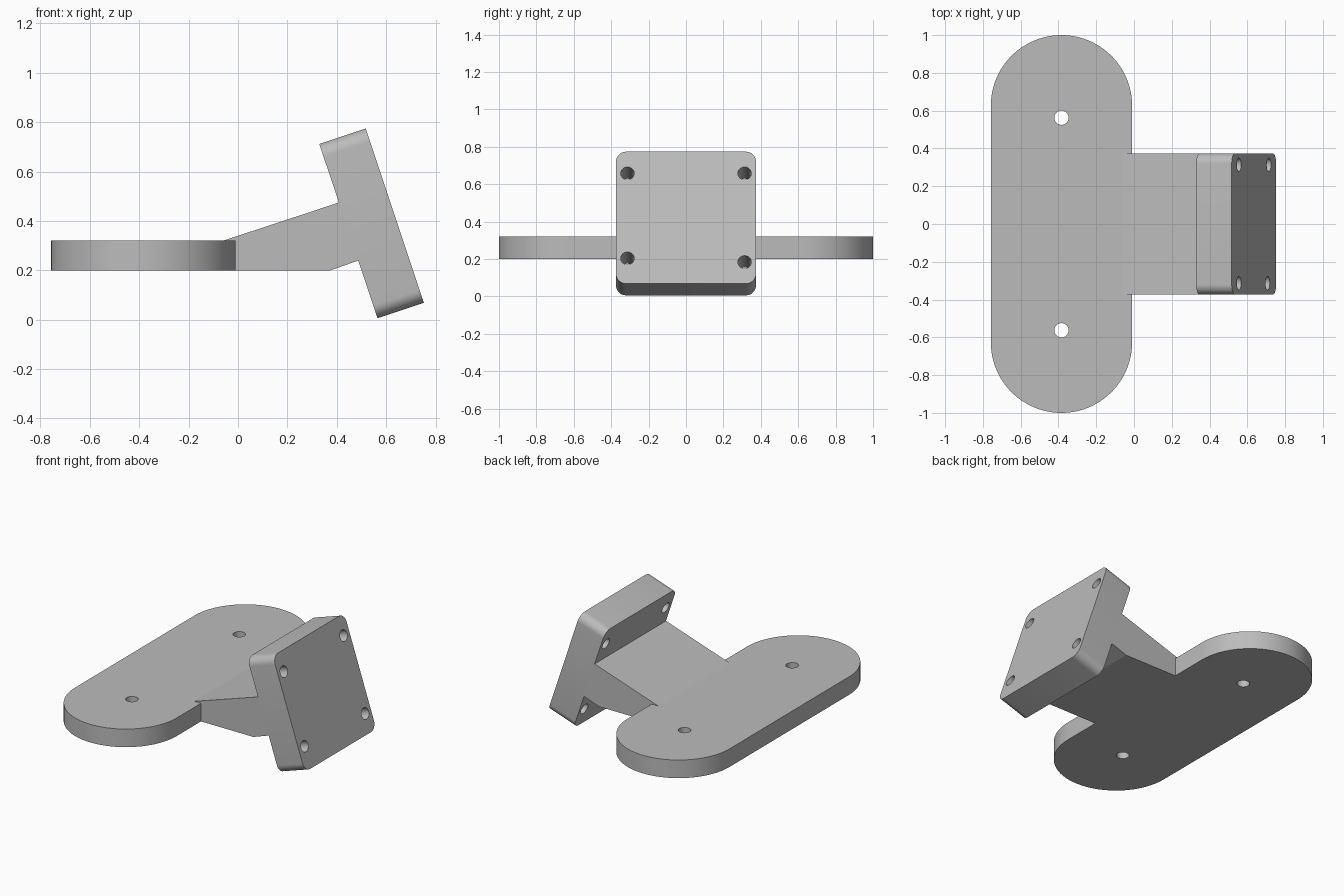
import bpy
import bmesh
from math import sin, cos, pi, radians
from mathutils import Matrix, Vector

cube = bpy.data.objects.get("Cube")
if cube:
    bpy.data.objects.remove(cube)

grey = bpy.data.materials.new("plain grey")
grey.use_nodes = True
colour = (0.5, 0.5, 0.5, 1)
grey.diffuse_color = colour
grey.node_tree.nodes["Principled BSDF"].inputs["Base Color"].default_value = colour


def rounded_rect(half_x, half_y, r, steps):
    """Outline of a rectangle with round corners."""
    points = []
    for i, (sx, sy) in enumerate([(1, 1), (-1, 1), (-1, -1), (1, -1)]):
        for k in range(steps + 1):
            a = (i + k / steps) * pi / 2
            p = Vector((sx * (half_x - r) + r * cos(a), sy * (half_y - r) + r * sin(a)))
            if not points or (p - points[-1]).length > 1e-5:
                points.append(p)
    if (points[0] - points[-1]).length < 1e-5:
        points.pop()
    return points


def circle(x, y, r, steps=32):
    return [(x + r * cos(2 * pi * k / steps), y + r * sin(2 * pi * k / steps))
            for k in range(steps)]


def finish(obj):
    bpy.ops.object.select_all(action="DESELECT")
    obj.select_set(True)
    bpy.context.view_layer.objects.active = obj
    if obj.type == "CURVE":
        bpy.ops.object.convert(target="MESH")
        obj = bpy.context.object
        bm = bmesh.new()
        bm.from_mesh(obj.data)
        bmesh.ops.remove_doubles(bm, verts=bm.verts, dist=1e-5)
        bmesh.ops.recalc_face_normals(bm, faces=bm.faces)
        bm.to_mesh(obj.data)
        bm.free()
    obj.data.materials.clear()
    obj.data.materials.append(grey)
    bpy.ops.object.shade_smooth_by_angle(angle=radians(30))


def plate(name, loops, thickness, matrix):
    """Flat plate from an outline and its through holes."""
    curve = bpy.data.curves.new(name, "CURVE")
    curve.dimensions = "2D"
    curve.fill_mode = "BOTH"
    curve.extrude = thickness / 2
    for loop in loops:
        spline = curve.splines.new("POLY")
        spline.points.add(len(loop) - 1)
        for point, (x, y) in zip(spline.points, loop):
            point.co = (x, y, 0, 1)
        spline.use_cyclic_u = True
    obj = bpy.data.objects.new(name, curve)
    bpy.context.collection.objects.link(obj)
    obj.matrix_world = matrix
    finish(obj)


HALF = 0.374

# Base plate with two screw holes
base_loops = [rounded_rect(HALF, 1, HALF, 24)]
base_loops += [circle(0, y, 0.038) for y in (-0.563, 0.563)]
plate("base_plate", base_loops, 0.12, Matrix.Translation((-0.384, 0, 0.26)))

# Tilted mounting head with four screw holes, one slightly offset
tilt = radians(18.45)
up = Vector((-sin(tilt), 0, cos(tilt)))
normal = Vector((cos(tilt), 0, sin(tilt)))
centre = Vector((0.541, 0, 0.39))
thick = 0.198
head_matrix = Matrix((Vector((0, 1, 0)), up, normal)).transposed().to_4x4()
head_matrix.translation = centre
holes = [(-0.313, 0.25), (0.313, 0.25), (0.313, -0.25), (-0.313, -0.229)]
head_loops = [rounded_rect(HALF, 0.372, 0.055, 8)]
head_loops += [circle(x, y, 0.036) for x, y in holes]
plate("mounting_head", head_loops, thick, head_matrix)

# Wedge neck joining the base plate to the back of the head
back = centre - normal * thick / 2
top_end = back + up * 0.122
low_end = back - up * 0.126
side = [(-0.06, 0.32), (-0.06, 0.26), (-0.012, 0.2), (0.375, 0.2),
        (low_end.x, low_end.z), (top_end.x, top_end.z)]
bm = bmesh.new()
face = bm.faces.new([bm.verts.new((x, -HALF, z)) for x, z in side])
sweep = bmesh.ops.extrude_face_region(bm, geom=[face])
moved = [g for g in sweep["geom"] if isinstance(g, bmesh.types.BMVert)]
bmesh.ops.translate(bm, verts=moved, vec=(0, 2 * HALF, 0))
bmesh.ops.recalc_face_normals(bm, faces=bm.faces)
mesh = bpy.data.meshes.new("neck")
bm.to_mesh(mesh)
bm.free()
neck = bpy.data.objects.new("neck", mesh)
bpy.context.collection.objects.link(neck)
finish(neck)
for polygon in mesh.polygons:
    polygon.use_smooth = False
